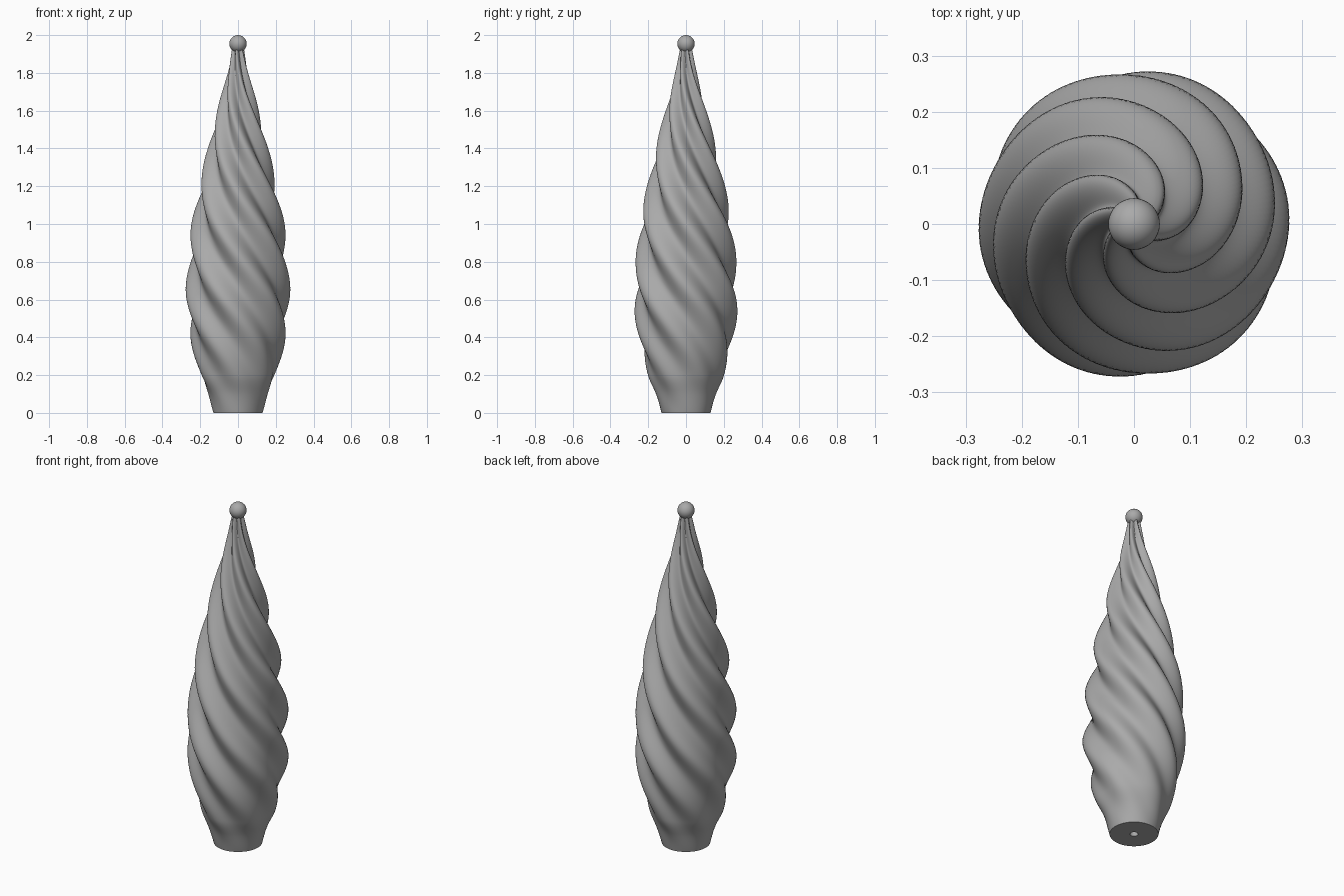
import bpy, bmesh, math

cube = bpy.data.objects.get("Cube")
if cube:
    bpy.data.objects.remove(cube, do_unlink=True)

grey = bpy.data.materials.new("plain grey")
grey.use_nodes = True
colour = (0.4, 0.4, 0.4, 1)
grey.diffuse_color = colour
grey.node_tree.nodes["Principled BSDF"].inputs["Base Color"].default_value = colour

LOBES, SIDES, RINGS, TOP = 6, 144, 180, 1.95
# height, ridge radius, groove depth
PROFILE = [(0, .13, 0), (.1, .16, .006), (.2, .202, .016), (.4, .255, .036),
           (.6, .277, .05), (.8, .268, .056), (1, .247, .056), (1.2, .208, .054),
           (1.4, .163, .048), (1.6, .112, .038), (1.8, .058, .022), (1.95, .028, .01)]


def sample(z, column):
    """Smooth interpolation through one profile column."""
    i = max(k for k in range(len(PROFILE) - 1) if PROFILE[k][0] <= z + 1e-9)

    def slope(k):
        a, b = PROFILE[max(k - 1, 0)], PROFILE[min(k + 1, len(PROFILE) - 1)]
        return (b[column] - a[column]) / (b[0] - a[0])

    a, b = PROFILE[i], PROFILE[i + 1]
    h = b[0] - a[0]
    t = (z - a[0]) / h
    return (a[column] * (1 + 2 * t) * (1 - t) ** 2 + b[column] * t * t * (3 - 2 * t)
            + h * slope(i) * t * (1 - t) ** 2 + h * slope(i + 1) * t * t * (t - 1))


def ring(bm, z, radius, depth):
    verts = []
    for k in range(SIDES):
        a = math.tau * k / SIDES
        # lobes make one full clockwise turn over the height
        r = radius - depth * (1 - math.cos(LOBES * (a + math.pi * z))) / 2
        verts.append(bm.verts.new((r * math.cos(a), r * math.sin(a), z)))
    return verts


def finish(bm, name):
    bmesh.ops.recalc_face_normals(bm, faces=bm.faces)
    mesh = bpy.data.meshes.new(name)
    bm.to_mesh(mesh)
    bm.free()
    mesh.materials.append(grey)
    obj = bpy.data.objects.new(name, mesh)
    bpy.context.collection.objects.link(obj)
    bpy.ops.object.select_all(action="DESELECT")
    obj.select_set(True)
    bpy.context.view_layer.objects.active = obj
    bpy.ops.object.shade_smooth_by_angle(angle=math.radians(45))


# Twisted body, with a small blind hole in the flat base
bm = bmesh.new()
loops = [ring(bm, .1, .022, 0), ring(bm, 0, .022, 0)]
for i in range(RINGS + 1):
    z = TOP * i / RINGS
    loops.append(ring(bm, z, sample(z, 1), sample(z, 2)))
for low, high in zip(loops, loops[1:]):
    for k in range(SIDES):
        n = (k + 1) % SIDES
        bm.faces.new((low[k], low[n], high[n], high[k]))
bm.faces.new(loops[0])
bm.faces.new(loops[-1])
finish(bm, "twisted_body")

# Ball on the tip
bm = bmesh.new()
bmesh.ops.create_uvsphere(bm, u_segments=32, v_segments=20, radius=.046)
bmesh.ops.translate(bm, vec=(0, 0, 1.954), verts=bm.verts)
finish(bm, "tip_ball")
